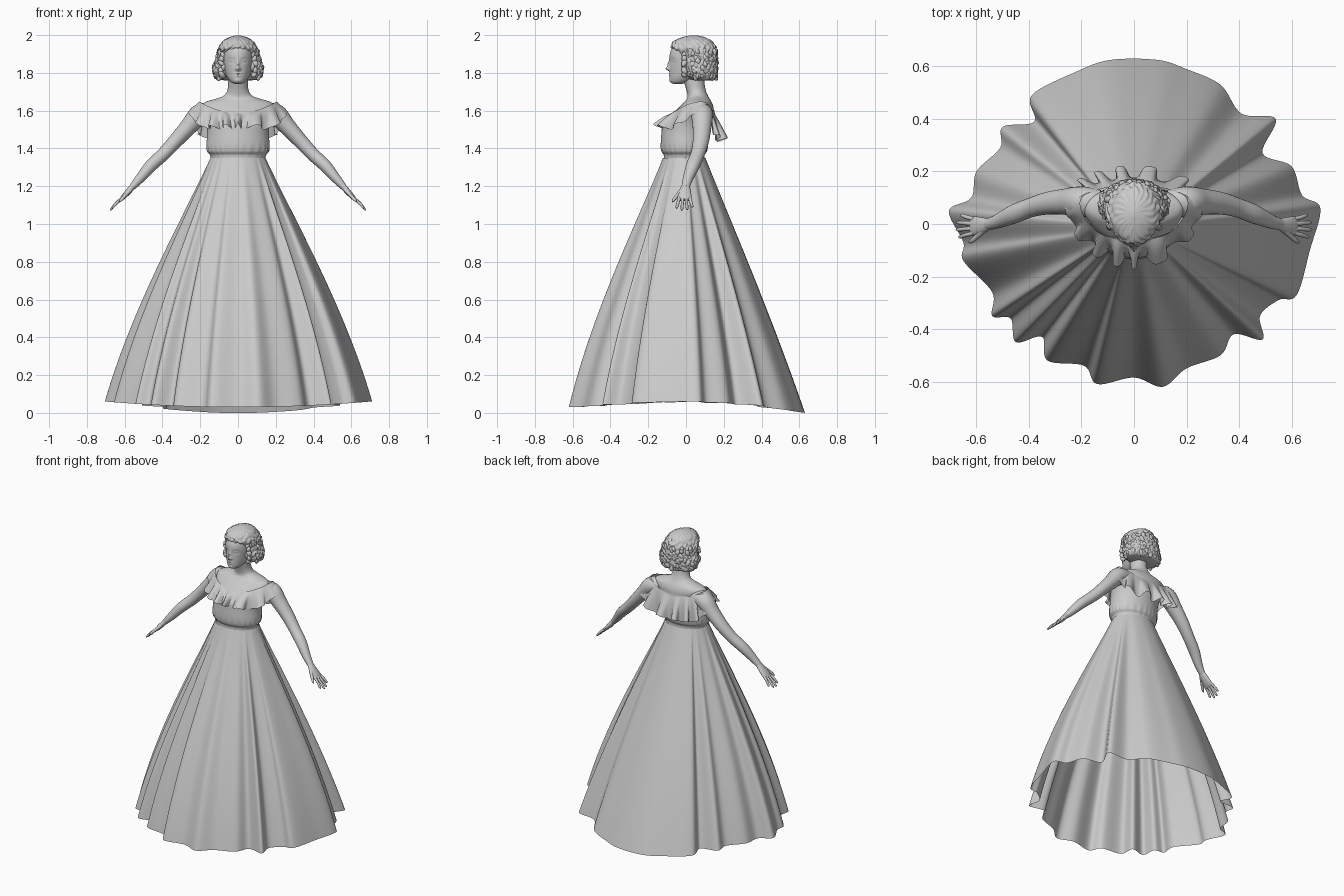
import bpy, bmesh, math, random
from math import sin, cos, pi, exp
from mathutils import Vector, Matrix

random.seed(4)
cube = bpy.data.objects.get("Cube")
if cube:
    bpy.data.objects.remove(cube, do_unlink=True)

GREY = (0.6, 0.6, 0.6, 1)
mat = bpy.data.materials.new("plain grey")
mat.use_nodes = True
mat.diffuse_color = GREY
mat.node_tree.nodes["Principled BSDF"].inputs["Base Color"].default_value = GREY


def finish(name, bm, mirror=False, angle=50):
    mesh = bpy.data.meshes.new(name)
    bm.to_mesh(mesh)
    bm.free()
    ob = bpy.data.objects.new(name, mesh)
    bpy.context.collection.objects.link(ob)
    mesh.materials.append(mat)
    if mirror:
        ob.modifiers.new("Mirror", "MIRROR")
    bpy.ops.object.select_all(action="DESELECT")
    ob.select_set(True)
    bpy.context.view_layer.objects.active = ob
    bpy.ops.object.shade_smooth_by_angle(angle=math.radians(angle))
    return ob


def spline(pts, steps, closed=False):
    """Catmull-Rom curve through tuples of any size."""
    n, out = len(pts), []
    pick = lambda i: pts[i % n] if closed else pts[max(0, min(n - 1, i))]
    for i in range(n if closed else n - 1):
        for k in range(steps):
            t = k / steps
            out.append(tuple(
                b + t * ((c - a) + t * ((2 * a - 5 * b + 4 * c - d) + t * (3 * b - a - 3 * c + d))) / 2
                for a, b, c, d in zip(pick(i - 1), pick(i), pick(i + 1), pick(i + 2))))
    if not closed:
        out.append(tuple(pts[-1]))
    return out


def add_rows(bm, rows, cap):
    """Skin closed rows of points, optionally capping both ends."""
    vs = [[bm.verts.new(p) for p in row] for row in rows]
    n = len(vs[0])
    faces = [bm.faces.new((a[i], a[(i + 1) % n], b[(i + 1) % n], b[i]))
             for a, b in zip(vs, vs[1:]) for i in range(n)]
    if cap:
        faces += [bm.faces.new(vs[0][::-1]), bm.faces.new(vs[-1])]
        bmesh.ops.recalc_face_normals(bm, faces=faces)


def loft_rows(table, steps, sides, shape=None):
    """Horizontal ovals from (height, front, back, half width)."""
    rows = []
    for z, yf, yb, hw in spline(table, steps):
        row = []
        for i in range(sides):
            a = 2 * pi * i / sides
            k = shape(a, z) if shape else 1
            row.append(Vector((k * hw * cos(a), (yf + yb) / 2 + k * (yb - yf) / 2 * sin(a), z)))
        rows.append(row)
    return rows


def add_tube(bm, path, steps=4, sides=16):
    """Limb along (x, y, z, side radius, thickness radius)."""
    pts = spline(path, steps)
    rows = []
    for i, p in enumerate(pts):
        a, b = pts[max(0, i - 1)], pts[min(len(pts) - 1, i + 1)]
        d = (Vector(b[:3]) - Vector(a[:3])).normalized()
        side = (Vector((0, 1, 0)) - d * d.y).normalized()
        up = d.cross(side)
        rows.append([Vector(p[:3]) + side * p[3] * cos(t) + up * p[4] * sin(t)
                     for t in (2 * pi * k / sides for k in range(sides))])
    add_rows(bm, rows, True)


# Skirt: straight folds running from an oval waist to a scalloped hem
HEM = [(.71, .06), (.64, .11), (.6, .22), (.49, .27), (.54, .4), (.41, .42), (.33, .53),
       (.2, .59), (.09, .625), (-.09, .625), (-.22, .58), (-.39, .49), (-.38, .39), (-.5, .37),
       (-.51, .29), (-.6, .2), (-.62, .1), (-.705, .05), (-.65, -.07), (-.65, -.14), (-.54, -.26),
       (-.54, -.35), (-.47, -.36), (-.45, -.45), (-.35, -.43), (-.33, -.52), (-.19, -.54),
       (-.14, -.61), (0, -.585), (.11, -.62), (.2, -.55), (.33, -.5), (.38, -.42), (.49, -.44),
       (.48, -.35), (.55, -.29), (.62, -.27), (.67, -.1)]
hem = spline(HEM, 8, closed=True)
rows = []
for r in range(41):
    t = 1 - r / 40
    row = []
    for x, y in hem:
        a = math.atan2(y, x)
        bulge = .35 - .23 * max(0, sin(a))
        s = t + bulge * t ** 1.5 * (1 - t)
        low = .03 + .03 * (x / .7) ** 2 - .03 * max(0, (y - .3) / .325)
        row.append(Vector((.146 * cos(a) * (1 - s) + x * s,
                           (-.01 + .113 * sin(a)) * (1 - s) + y * s,
                           1.35 - t * (1.35 - low))))
    rows.append(row)
bm = bmesh.new()
add_rows(bm, rows, False)
finish("skirt", bm, angle=70)

# Bodice: gathered above the waistband
BODICE = [(1.335, -.118, .098, .142), (1.365, -.118, .098, .148), (1.385, -.13, .11, .163),
          (1.42, -.134, .117, .167), (1.48, -.13, .125, .163), (1.53, -.122, .14, .168),
          (1.575, -.085, .152, .185), (1.6, -.06, .15, .195)]
bm = bmesh.new()
gather = lambda a, z: 1 + .012 * exp(-((z - 1.39) / .03) ** 2) * sin(26 * a + 2 * sin(3 * a))
add_rows(bm, loft_rows(BODICE, 6, 128, gather), False)
finish("bodice", bm)

# Bare shoulders and neck
NECK = [(1.55, -.09, .14, .16), (1.59, -.063, .147, .18), (1.62, -.035, .145, .19),
        (1.645, -.01, .136, .175), (1.662, .005, .126, .12), (1.68, .008, .116, .074),
        (1.71, .002, .104, .056), (1.75, -.01, .098, .052), (1.8, -.02, .1, .052)]
bm = bmesh.new()
add_rows(bm, loft_rows(NECK, 5, 48), True)
finish("shoulders_and_neck", bm)

# Ruffle: pleated collar, loose in front and behind, lying flat over the shoulders
bm = bmesh.new()
rows = []
for r in range(9):
    t = 1 - r / 8
    row = []
    for i in range(320):
        a = 2 * pi * i / 320
        side = abs(cos(a))
        loose = 1 - side ** 4
        narrow = side ** .35 if sin(a) < 0 else 1
        wave = sin(16 * a + 1.6 * sin(3 * a))
        pleat = 1 + .14 * t * math.tanh(2 * wave) * loose
        top = Vector((.205 * cos(a), .043 + .035 * side ** 4 + .108 * sin(a), 1.588 + .06 * side ** 2))
        end = Vector((.264 * cos(a) * pleat * narrow, .025 + .055 * side ** 4 + .175 * sin(a) * pleat,
                      1.48 - .035 * sin(a) + .11 * side ** 8 + .014 * wave * loose))
        p = top.lerp(end, t)
        p.z += .012 * sin(pi * t) * loose
        row.append(p)
    rows.append(row)
add_rows(bm, rows, False)
finish("neckline_ruffle", bm)

# Arms
ARM = [(.13, .08, 1.59, .05, .045), (.2, .085, 1.58, .058, .056), (.26, .085, 1.517, .05, .046),
       (.33, .079, 1.44, .043, .039), (.395, .062, 1.37, .037, .035), (.46, .037, 1.31, .036, .033),
       (.52, .01, 1.24, .027, .025), (.56, -.002, 1.195, .021, .017)]
bm = bmesh.new()
add_tube(bm, ARM, 5, 24)
finish("arms", bm, mirror=True)

# Hands: flat palm, four fingers and a thumb
bm = bmesh.new()
add_tube(bm, [(.55, 0, 1.207, .02, .016), (.575, -.005, 1.178, .03, .016),
              (.605, -.008, 1.145, .037, .013), (.622, -.008, 1.126, .034, .008)])
for k, reach in enumerate((.85, 1, .96, .75)):
    y = -.035 + .018 * k
    spread = y + (k - 1.5) * .009
    add_tube(bm, [(.61, y, 1.14, .009, .009),
                  (.61 + .035 * reach, (y + spread) / 2, 1.14 - .03 * reach, .008, .008),
                  (.61 + .06 * reach, spread, 1.14 - .06 * reach, .007, .006),
                  (.61 + .067 * reach, spread, 1.14 - .068 * reach, .003, .003)], 3, 10)
add_tube(bm, [(.57, -.022, 1.18, .012, .012), (.595, -.045, 1.153, .01, .01),
              (.618, -.065, 1.128, .008, .008), (.628, -.07, 1.117, .003, .003)], 3, 10)
finish("hands", bm, mirror=True)

# Head: oval loft with nose, eyes, lips and chin pushed in or out
HEAD = [(1.742, -.065, -.02, .018), (1.75, -.08, .01, .036), (1.77, -.086, .06, .053),
        (1.8, -.086, .11, .068), (1.84, -.086, .135, .077), (1.88, -.088, .145, .081),
        (1.92, -.08, .145, .079), (1.955, -.055, .125, .062), (1.98, .01, .09, .025)]
# (x, height, x spread, height spread, push)
FEATURES = [(0, 1.822, .011, .011, .018), (0, 1.843, .008, .02, .011), (.034, 1.865, .017, .013, -.008),
            (.034, 1.865, .011, .006, .007), (0, 1.796, .018, .004, .005),
            (0, 1.784, .015, .004, .005), (0, 1.758, .018, .01, .004), (.012, 1.82, .005, .005, .005)]
rows = loft_rows(HEAD, 9, 160)
for row in rows:
    for p in row:
        if p.y < -.01:
            p.y -= sum(w * exp(-((abs(p.x) - x) / sx) ** 2 - ((p.z - z) / sz) ** 2)
                       for x, z, sx, sz, w in FEATURES)
bm = bmesh.new()
add_rows(bm, rows, True)
finish("head", bm)

# Hair: wavy chin-length bob, parted hairline and loose curls
HAIR = [(1.76, .04, .13, .07), (1.77, .01, .158, .115), (1.8, -.012, .164, .131),
        (1.83, -.02, .167, .133), (1.87, -.03, .168, .119), (1.905, -.042, .165, .11),
        (1.93, -.072, .16, .102), (1.95, -.077, .151, .093), (1.973, -.058, .13, .074),
        (1.99, -.015, .095, .042), (1.999, .025, .055, .01)]


def waves(a, z):
    return 1 + .024 * sin(22 * a + 3 * sin(80 * z)) + .02 * sin(210 * z + 3 * sin(5 * a))


rows = loft_rows(HAIR, 7, 180, waves)
for row in rows:
    for p in row:
        if p.z > 1.9:
            p.z -= 2.5 * p.x ** 2 * min(1, max(0, -p.y / .05))
bm = bmesh.new()
add_rows(bm, rows, True)
finish("hair", bm)

bm = bmesh.new()
spots = [p for row in rows for p in row if 1.775 < p.z < 1.92 and (p.y > .02 or abs(p.x) > .09)]
spots = random.sample(spots, 150)
spots += [Vector((s * (.094 + .01 * sin(40 * k)), -.016, 1.79 + .021 * k)) for s in (-1, 1) for k in range(6)]
for p in spots:
    q = Vector((0, .06, p.z)).lerp(p, .9)
    turn = Matrix.Rotation(random.uniform(-.8, .8), 4, "Y") @ Matrix.Rotation(random.uniform(-.5, .5), 4, "X")
    size = Matrix.Diagonal((random.uniform(.012, .016), .015, random.uniform(.018, .026), 1))
    bmesh.ops.create_icosphere(bm, subdivisions=2, radius=1, matrix=Matrix.Translation(q) @ turn @ size)
finish("hair_curls", bm)
